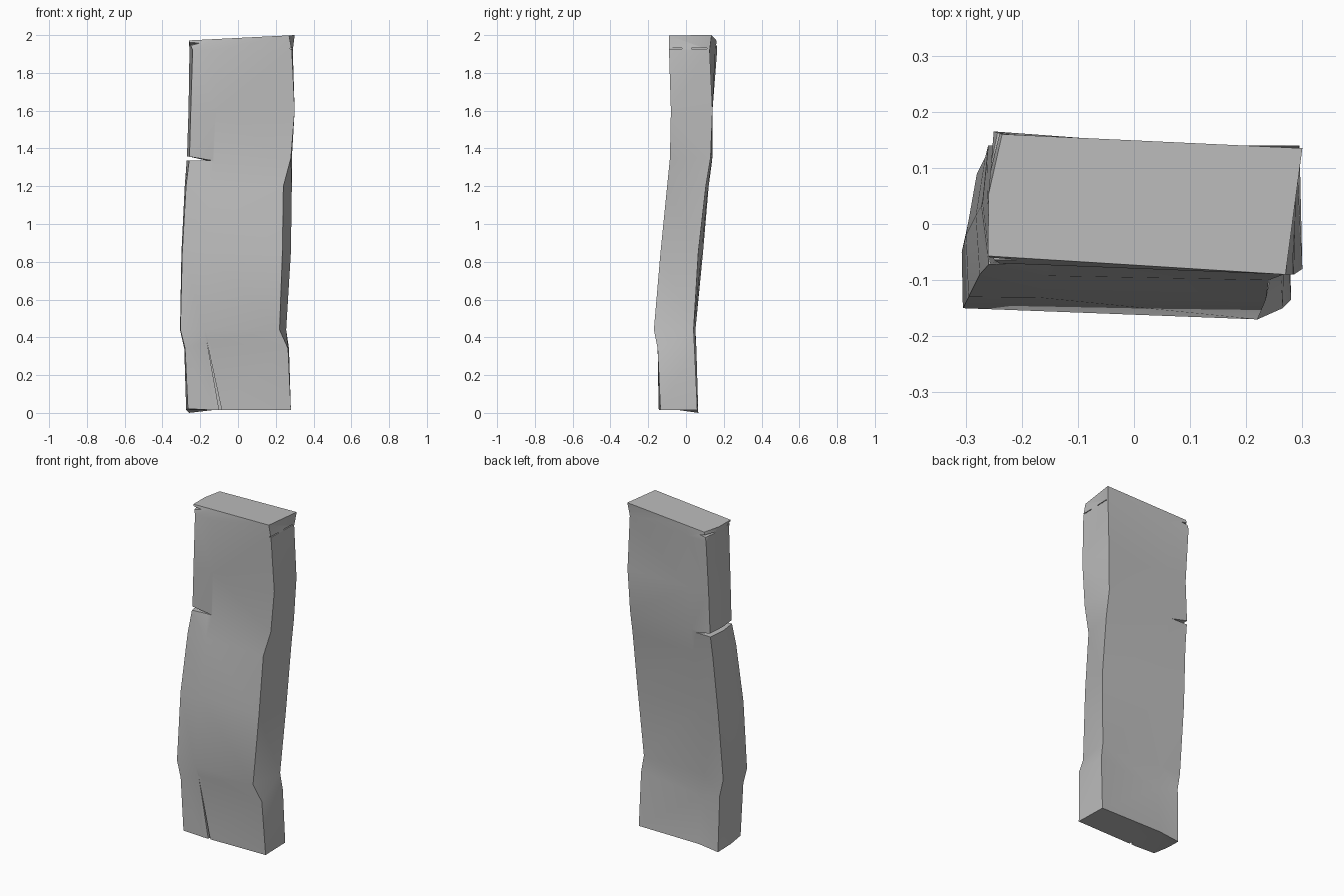
import bpy
import bmesh
from mathutils import Vector

cube = bpy.data.objects.get("Cube")
if cube:
    bpy.data.objects.remove(cube, do_unlink=True)

# One plain grey stone colour
grey = bpy.data.materials.new("stone grey")
grey.use_nodes = True
colour = (0.5, 0.5, 0.5, 1)
grey.diffuse_color = colour
grey.node_tree.nodes["Principled BSDF"].inputs["Base Color"].default_value = colour

# Four corner edges of the bent slab, sampled at shared heights
heights = [0.015, 0.34, 0.44, 0.85, 1.2, 1.35, 1.6, 1.92, 1.985]
front_neg = [(-.265, -.145), (-.28, -.15), (-.305, -.15), (-.295, -.13), (-.275, -.09),
             (-.257, -.07), (-.25, -.07), (-.24, -.07), (-.26, -.057)]
front_pos = [(.28, -.135), (.265, -.15), (.22, -.17), (.235, -.135), (.24, -.1),
             (.28, -.085), (.3, -.08), (.285, -.09), (.27, -.09)]
back_pos = [(.275, .06), (.27, .045), (.255, .04), (.28, .065), (.285, .105),
            (.285, .13), (.295, .14), (.29, .125), (.3, .135)]
back_neg = [(-.26, .065), (-.265, .055), (-.285, .05), (-.28, .09), (-.265, .12),
            (-.26, .14), (-.25, .14), (-.25, .165), (-.235, .16)]


def finish(name, bm):
    bmesh.ops.recalc_face_normals(bm, faces=bm.faces)
    mesh = bpy.data.meshes.new(name)
    bm.to_mesh(mesh)
    bm.free()
    obj = bpy.data.objects.new(name, mesh)
    bpy.context.collection.objects.link(obj)
    mesh.materials.append(grey)
    return obj


def build_slab():
    bm = bmesh.new()
    rings = []
    top = len(heights) - 1
    for i, z in enumerate(heights):
        fn, fp, bp, bn = [Vector((*edge[i], z)) for edge in
                          (front_neg, front_pos, back_pos, back_neg)]
        # Crease points sit off centre on the broad faces, bulge on the narrow one
        front_mid = fn.lerp(fp, 0.24)
        back_mid = bn.lerp(bp, 0.24)
        side_mid = fn.lerp(bn, 0.5) + Vector((-0.012, 0, 0))
        if i == 1:
            front_mid += Vector((0, 0.008, 0.04))
            back_mid += Vector((0, -0.012, -0.04))
        if i == 5:
            front_mid += Vector((0, 0.01, -0.02))
        ring = [fn, front_mid, fp, bp, back_mid, bn, side_mid]
        # Slightly tilted ends
        if i == top:
            for p in ring:
                p.z += 0.05 * p.x
        if i == 0:
            fn.z, bn.z = 0.022, 0
        rings.append([bm.verts.new(p) for p in ring])
    count = len(rings[0])
    for low, high in zip(rings, rings[1:]):
        for j in range(count):
            k = (j + 1) % count
            bm.faces.new((low[j], low[k], high[k], high[j]))
    bm.faces.new(rings[-1])
    bm.faces.new(rings[0][::-1])
    bmesh.ops.triangulate(bm, faces=bm.faces)
    return finish("stone_slab", bm)


def cut(slab, name, points):
    """Carve the convex wedge spanned by the points out of the slab."""
    bm = bmesh.new()
    verts = [bm.verts.new(p) for p in points]
    bmesh.ops.convex_hull(bm, input=verts)
    cutter = finish(name, bm)
    cutter.hide_render = True
    mod = slab.modifiers.new(name, 'BOOLEAN')
    mod.operation = 'DIFFERENCE'
    mod.solver = 'EXACT'
    mod.object = cutter
    bpy.context.view_layer.objects.active = slab
    bpy.ops.object.modifier_apply(modifier=name)
    bpy.data.objects.remove(cutter, do_unlink=True)


slab = build_slab()

# Side crack wrapping from front to back at the upper bend
cut(slab, "side_crack", [(-.13, -.1, 1.335), (-.17, .2, 1.335)] +
    [(-.29, y, z) for y in (-.1, .2) for z in (1.335, 1.362)])

# Narrow split running down the lower front
cut(slab, "front_split", [(-.165, y, .38) for y in (-.2, -.135)] +
    [(x, y, 0) for x in (-.097, -.083) for y in (-.2, -.125)])

# Chips under the top rim
cut(slab, "front_chip", [(-.19, -.075, 1.96), (-.25, -.02, 1.95)] +
    [(-.29, -.1, z) for z in (1.93, 1.975)])
cut(slab, "back_chip", [(-.2, .165, 1.95), (-.25, .07, 1.95)] +
    [(-.29, .2, z) for z in (1.935, 1.97)])

# Hairline seams below the rim on the other narrow side
for a, b in ((-.12, -.02), (.03, .11)):
    cut(slab, "rim_seam", [(x, y, z) for x in (.275, .33)
                           for y in (a, b) for z in (1.926, 1.931)])

# Smooth shading with crisp corners
bpy.ops.object.select_all(action='DESELECT')
slab.select_set(True)
bpy.context.view_layer.objects.active = slab
bpy.ops.object.shade_smooth_by_angle(angle=0.6)
